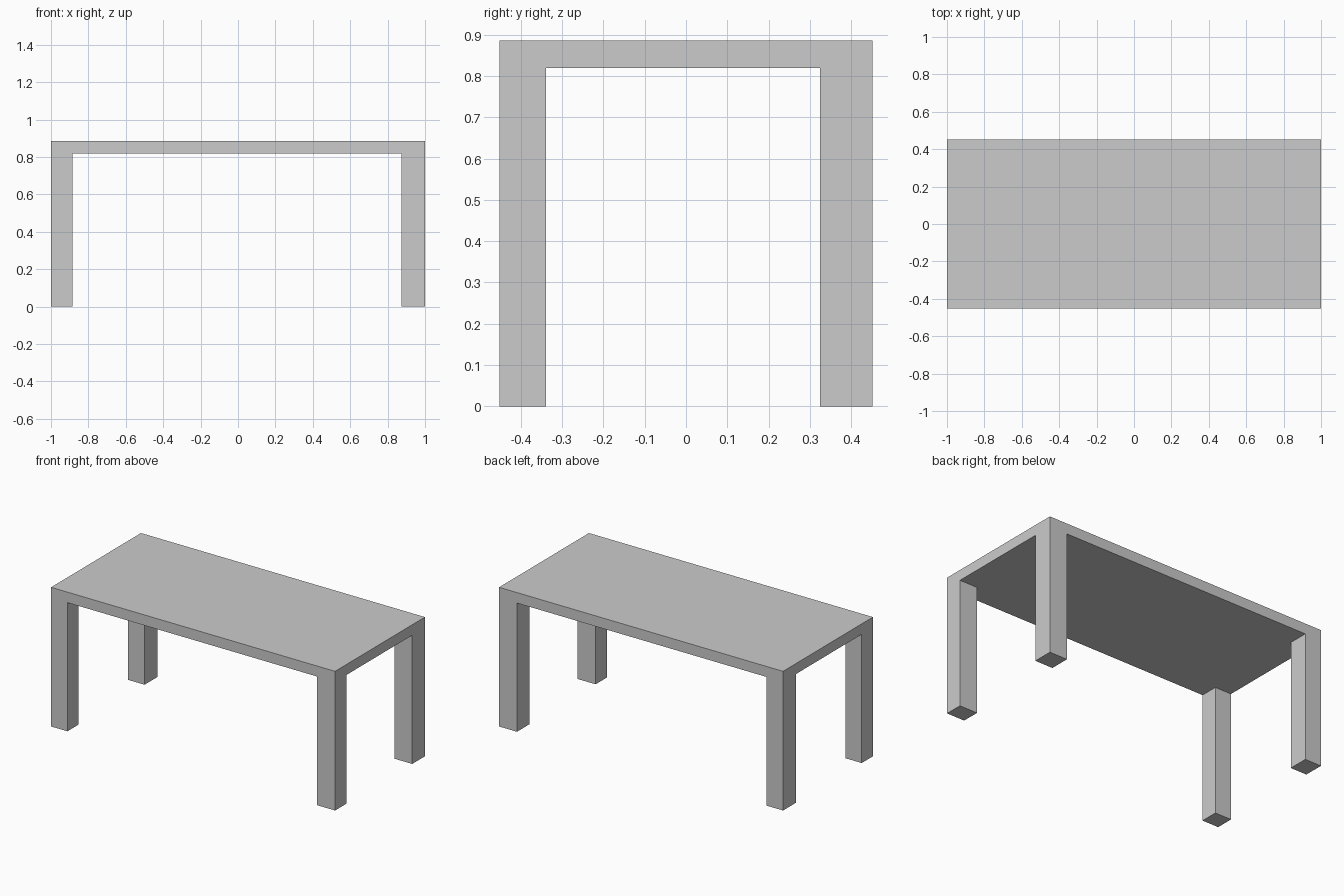
import bpy
import bmesh
import math

if "Cube" in bpy.data.objects:
    bpy.data.objects.remove(bpy.data.objects["Cube"])

# Grid lines: outer edges and inner leg faces
XS = [-1.0, -0.885, 0.874, 1.0]
YS = [-0.452, -0.339, 0.324, 0.452]
TOP, UNDER = 0.886, 0.819


def extrude_down(bm, faces, z):
    """Extrude faces and drop the new ones to height z."""
    geom = bmesh.ops.extrude_face_region(bm, geom=faces)["geom"]
    for v in geom:
        if isinstance(v, bmesh.types.BMVert):
            v.co.z = z
    return [f for f in geom if isinstance(f, bmesh.types.BMFace)]


bm = bmesh.new()

# Tabletop: 3 x 3 cells, thickened downwards
grid = [[bm.verts.new((x, y, UNDER)) for x in XS] for y in YS]
cells = [bm.faces.new((grid[j][i], grid[j + 1][i], grid[j + 1][i + 1], grid[j][i + 1]))
         for j in range(3) for i in range(3)]
upper = bmesh.ops.extrude_face_region(bm, geom=cells, use_keep_orig=True)["geom"]
for v in upper:
    if isinstance(v, bmesh.types.BMVert):
        v.co.z = TOP

# Legs: the four corner cells of the underside pulled to the floor
for k in (0, 2, 6, 8):
    extrude_down(bm, [cells[k]], 0.0)

# Clean up into one closed shell with flat faces
bmesh.ops.dissolve_limit(bm, angle_limit=math.radians(1), verts=bm.verts[:], edges=bm.edges[:])
bmesh.ops.recalc_face_normals(bm, faces=bm.faces[:])

mesh = bpy.data.meshes.new("table")
bm.to_mesh(mesh)
bm.free()
table = bpy.data.objects.new("table", mesh)
bpy.context.collection.objects.link(table)
